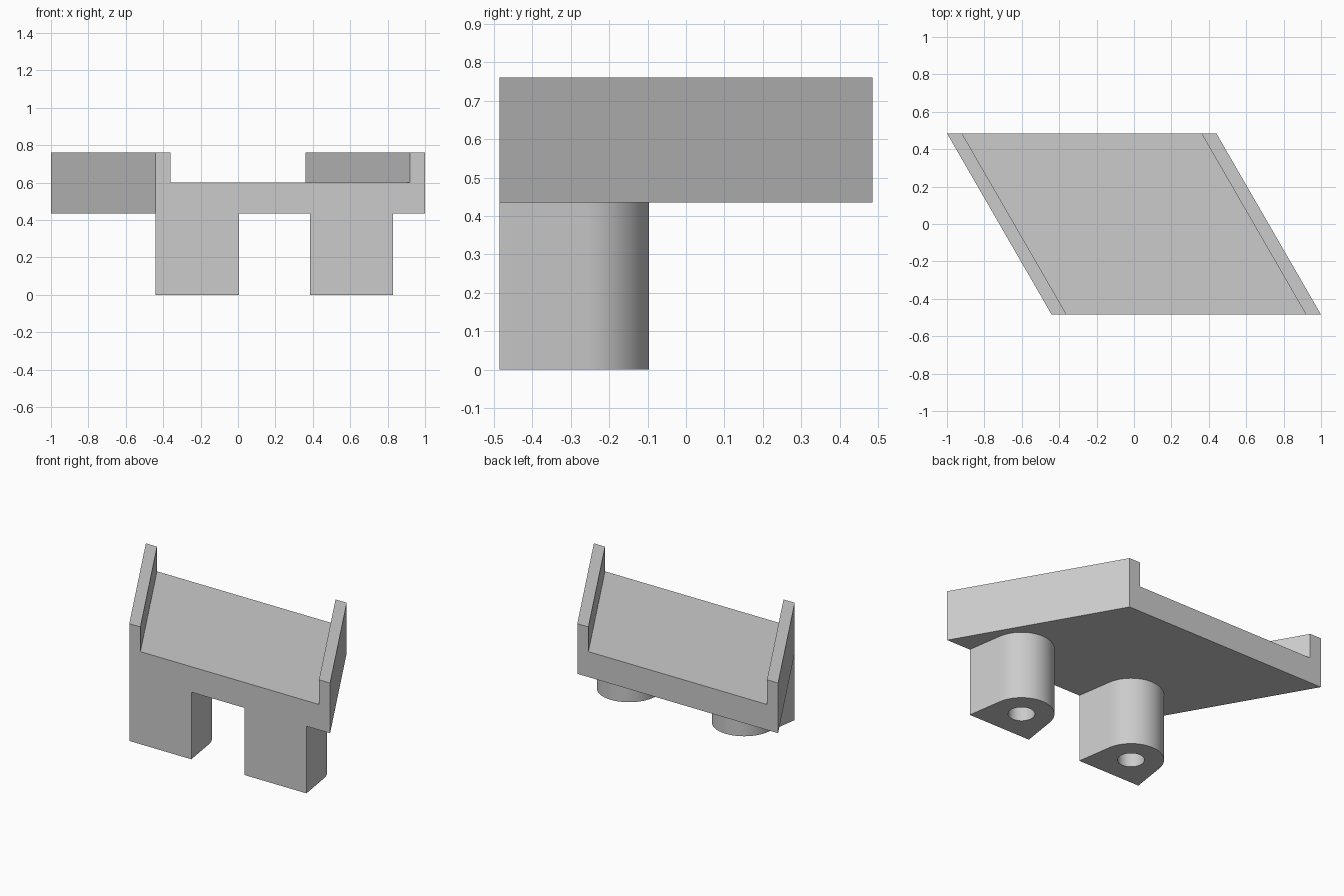
import bpy
import bmesh
from math import sin, cos, pi, radians

cube = bpy.data.objects.get("Cube")
if cube:
    bpy.data.objects.remove(cube, do_unlink=True)

FRONT, BACK = -0.485, 0.485
FLOOR_Z, DECK_Z, TOP_Z = 0.435, 0.6, 0.76
SKEW = -0.56          # sideways shift from front to back
WALL = 0.08

grey = bpy.data.materials.new("plain grey")
grey.use_nodes = True
colour = (0.6, 0.6, 0.6, 1)
grey.diffuse_color = colour
grey.node_tree.nodes["Principled BSDF"].inputs["Base Color"].default_value = colour


def finish(bm, name):
    bmesh.ops.recalc_face_normals(bm, faces=bm.faces)
    mesh = bpy.data.meshes.new(name)
    bm.to_mesh(mesh)
    bm.free()
    mesh.materials.append(grey)
    obj = bpy.data.objects.new(name, mesh)
    bpy.context.collection.objects.link(obj)
    return obj


def extrude(bm, faces, offset):
    result = bmesh.ops.extrude_face_region(bm, geom=faces)
    moved = [g for g in result["geom"] if isinstance(g, bmesh.types.BMVert)]
    bmesh.ops.translate(bm, verts=moved, vec=offset)


# Skewed tray: a channel profile swept diagonally to the back
left, right = -0.44, 1.0
profile = [(left, FLOOR_Z), (right, FLOOR_Z), (right, TOP_Z), (right - WALL, TOP_Z),
           (right - WALL, DECK_Z), (left + WALL, DECK_Z), (left + WALL, TOP_Z), (left, TOP_Z)]
bm = bmesh.new()
face = bm.faces.new([bm.verts.new((x, FRONT, z)) for x, z in profile])
extrude(bm, [face], (SKEW, BACK - FRONT, 0))
finish(bm, "skewed_tray")


# Legs: flat front, tapering sides, rounded back and a round bore
def add_leg(name, cx, half_width=0.2225, cy=-0.286, radius=0.19, bore=0.078):
    start, steps = radians(8.6), 32
    outer = [(cx + half_width, FRONT)]
    for i in range(steps + 1):
        a = start + (pi - 2 * start) * i / steps
        outer.append((cx + radius * cos(a), cy + radius * sin(a)))
    outer.append((cx - half_width, FRONT))
    inner = [(cx + bore * cos(2 * pi * i / steps), cy + bore * sin(2 * pi * i / steps))
             for i in range(steps)]
    bm = bmesh.new()
    edges = []
    for loop in (outer, inner):
        verts = [bm.verts.new((x, y, 0)) for x, y in loop]
        edges += [bm.edges.new((verts[i - 1], verts[i])) for i in range(len(verts))]
    bmesh.ops.triangle_fill(bm, edges=edges, use_beauty=True, normal=(0, 0, -1))
    extrude(bm, bm.faces[:], (0, 0, FLOOR_Z))
    leg = finish(bm, name)
    bpy.ops.object.select_all(action="DESELECT")
    leg.select_set(True)
    bpy.context.view_layer.objects.active = leg
    bpy.ops.object.shade_smooth_by_angle(angle=radians(30))


add_leg("right_leg", -0.2175)
add_leg("left_leg", 0.6075)
